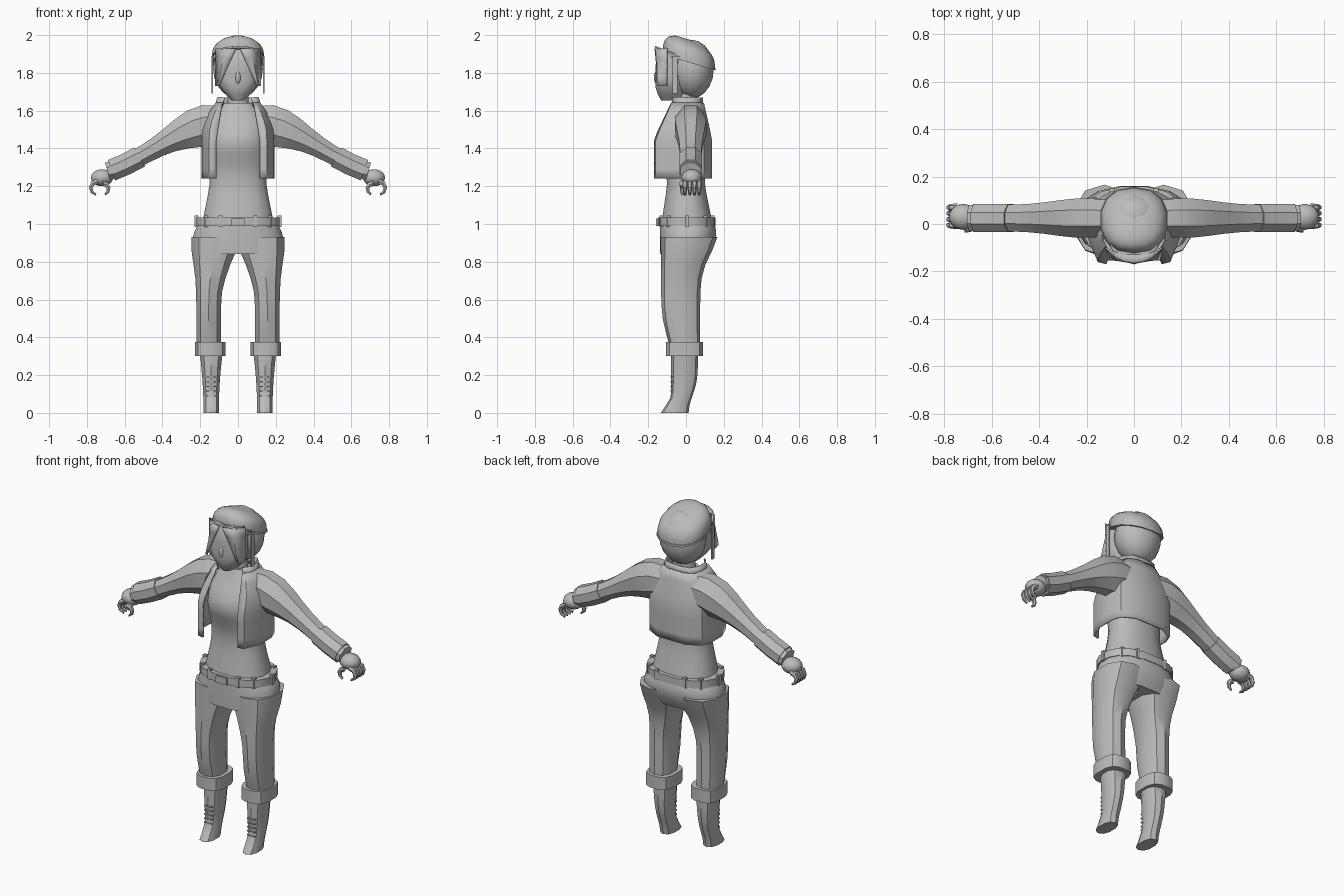
import bpy, bmesh
from math import cos, sin, pi, exp, radians, copysign
from mathutils import Vector, Matrix

default_cube = bpy.data.objects.get("Cube")
if default_cube:
    bpy.data.objects.remove(default_cube)

GREY = (.5, .5, .5, 1)
material = bpy.data.materials.new("plain grey")
material.use_nodes = True
material.diffuse_color = GREY
material.node_tree.nodes["Principled BSDF"].inputs["Base Color"].default_value = GREY


def finish(name, bm, mirror=False, thickness=0):
    """Turn a bmesh into a shaded object with optional modifiers."""
    bmesh.ops.recalc_face_normals(bm, faces=bm.faces)
    mesh = bpy.data.meshes.new(name)
    bm.to_mesh(mesh)
    bm.free()
    mesh.materials.append(material)
    part = bpy.data.objects.new(name, mesh)
    bpy.context.collection.objects.link(part)
    bpy.ops.object.select_all(action="DESELECT")
    part.select_set(True)
    bpy.context.view_layer.objects.active = part
    bpy.ops.object.shade_smooth_by_angle(angle=radians(35))
    if mirror:
        part.modifiers.new("Mirror", "MIRROR")
    if thickness:
        shell = part.modifiers.new("Solidify", "SOLIDIFY")
        shell.thickness = thickness
        shell.offset = 0


def loft(name, section, low, high, steps=8, closed=True, **options):
    """Skin the point loops that section(value) gives from low to high."""
    bm = bmesh.new()
    values = [low + (high - low) * step / steps for step in range(steps + 1)]
    loops = [[bm.verts.new(point) for point in section(value)] for value in values]
    count = len(loops[0])
    for below, above in zip(loops, loops[1:]):
        for i in range(count if closed else count - 1):
            j = (i + 1) % count
            bm.faces.new((below[i], below[j], above[j], above[i]))
    if closed:
        bm.faces.new(loops[0])
        bm.faces.new(loops[-1])
    finish(name, bm, **options)


def ring(z, half, front, back, x=0, tilt=0, sides=12, squareness=.85):
    """Horizontal rounded section reaching forward and backward of y = 0."""
    points = []
    for i in range(sides):
        angle = 2 * pi * (i + .5) / sides
        across, along = (copysign(abs(f) ** squareness, f) / cos(pi / sides)
                         for f in (cos(angle), sin(angle)))
        y = (back - front) / 2 + along * (back + front) / 2
        points.append((x + across * half, y, z + tilt * y))
    return points


def tube(name, path, radius, depth, low, high, steps, sides=8):
    """Mirrored limb whose sections stay square to a path in x and z."""
    def section(t):
        direction = path(t + .01) - path(t - .01)
        normal = Vector((-direction.z, 0, direction.x)).normalized()
        angles = [2 * pi * (i + .5) / sides for i in range(sides)]
        return [path(t) + normal * radius(t) * cos(a) + Vector((0, depth(t) * sin(a), 0))
                for a in angles]
    loft(name, section, low, high, steps, mirror=True)


def box(name, centre, size, mirror=False):
    bm = bmesh.new()
    place = Matrix.Translation(centre) @ Matrix.Diagonal((*size, 1))
    bmesh.ops.create_cube(bm, size=1, matrix=place)
    finish(name, bm, mirror)


def ball(name, centre, radii, mirror=False):
    bm = bmesh.new()
    place = Matrix.Translation(centre) @ Matrix.Diagonal((*radii, 1))
    bmesh.ops.create_uvsphere(bm, u_segments=14, v_segments=10, radius=1, matrix=place)
    finish(name, bm, mirror)


def bump(value, centre, spread):
    return exp(-((value - centre) / spread) ** 2)


def ramp(value, start, length):
    return min(1, max(0, (value - start) / length))


# Shirt, with flared hem, bust and sloping shoulders, and the neck
def shirt(z):
    flare = 1 - ramp(z, 1, .2)
    bust = bump(z, 1.43, .1)
    shoulder = ramp(z, 1.5, .15)
    return ring(z, .15 + .04 * flare - .09 * shoulder ** 2,
                .1 + .03 * flare + .05 * bust - .05 * shoulder,
                .1 + .04 * flare + .01 * bust - .05 * shoulder, sides=16)


loft("shirt", shirt, 1, 1.64, steps=12)
loft("neck", lambda z: ring(z, .055, .04, .045), 1.6, 1.75, steps=1)


# Open jacket: front edge, chest corner, flank, shoulder blade, spine
def jacket(z):
    shoulder = ramp(z, 1.45, .2)
    width = .187 - .08 * shoulder ** 2
    front = .095 * shoulder - .165
    back = .133 - .045 * shoulder
    return [(.115 - .035 * shoulder, front, z), (width * .8, front * .95, z),
            (width, front * .4, z), (width, back * .3, z), (width * .9, back * .7, z),
            (width / 2, back, z), (0, back, z)]


def collar(z):
    width = .12 - .3 * (z - 1.62)
    return [(width * .7, -.07, z), (width, -.03, z), (width, .03, z),
            (width * .7, .075, z), (0, .085, z)]


loft("jacket", jacket, 1.24, 1.64, closed=False, mirror=True, thickness=.01)
loft("collar", collar, 1.62, 1.67, 1, closed=False, mirror=True, thickness=.01)


# Sleeves along an easing curve, with a raised forearm guard
def arm(x):
    t = (x - .1) / .7
    return Vector((x, .025, 1.53 - .27 * t * t * (3 - 2 * t)))


tube("sleeve", arm, lambda x: .052 + .065 * bump(x, .18, .17),
     lambda x: .06 + .03 * bump(x, .2, .17), .1, .69, steps=9)
tube("forearm_guard", arm, lambda x: .062, lambda x: .064, .52, .67, steps=2)


# Hands: palm with curled, tapering fingers and thumb
def claw(name, x, y, z, size, start, sweep):
    def path(t):
        angle = radians(start + sweep * t)
        return Vector((x + size * cos(angle), y, z + size * sin(angle)))

    def taper(t):
        return .017 - .01 * t
    tube(name, path, taper, taper, 0, 1, steps=4, sides=6)


ball("palm", (.72, .03, 1.245), (.06, .055, .045), mirror=True)
for i in range(4):
    claw("finger", .745, i * .025 - .005, 1.19, .035, 90, -170)
claw("thumb", .715, -.02, 1.185, .03, 90, 160)


# Trousers: seat, bowed legs and turned-up cuffs
def seat_back(z):
    return .07 + .09 * bump(z, .95, .15)


def hips(z):
    return ring(z, .24 - 4 * (z - .91) ** 2, .137, seat_back(z), sides=16)


def trouser_leg(z):
    inner = max(.005, .09 - .1 * ramp(z, .6, .3) ** 1.5)
    outer = .22 + .027 * bump(z, .9, .15)
    front = .127 - .05 * bump(z, .3, .15)
    return ring(z, (outer - inner) / 2, front, seat_back(z), (outer + inner) / 2, sides=10)


loft("hips", hips, .84, 1.02, steps=6)
loft("trouser_leg", trouser_leg, .35, .93, mirror=True)
loft("trouser_cuff", lambda z: ring(z, .08, .105, .09, .148, squareness=.7),
     .3, .375, steps=1, mirror=True)


# Boots with a forward toe, and laces
def boot(z):
    return ring(z, .04 + .2 * z * z, .075 + .055 * bump(z, 0, .05),
                .06 - .05 * bump(z, 0, .12), .142, sides=10)


loft("boot", boot, 0, .33, mirror=True)
for i in range(5):
    box("boot_lace", (.142, -.077, .09 + i * .025), (.05, .012, .007), mirror=True)

# Belt, loops and buckle
loft("belt", lambda z: ring(z, .22, .147, .157, sides=16), .99, 1.035, steps=1)
box("buckle", (0, -.15, 1.01), (.07, .02, .04))
for degrees in (-65, -40, 0, 40, 65):
    angle = radians(degrees)
    box("belt_loop", (.22 * cos(angle), .005 + .15 * sin(angle), 1.015),
        (.02, .02, .06), mirror=True)


# Head and face narrowing to the chin
def face(z):
    cheek = sin(ramp(z, 1.65, .12) * pi / 2)
    front = .16 - .03 * bump(z, 1.65, .04) - .03 * bump(z, 1.95, .06)
    return ring(z, .03 + .075 * cheek, front, 0, sides=14)


ball("head", (0, .03, 1.82), (.135, .117, .155))
loft("face", face, 1.655, 1.93)
ball("nose", (0, -.155, 1.775), (.015, .015, .035))


# Cap sloping to the back, with a band and a curved visor
def cap(t):
    fullness = (1 - t ** 3) ** .5
    return ring(1.865 + .12 * t, .138 * fullness, .03 + .09 * fullness,
                .15 * fullness, tilt=-.3, sides=14)


def visor(reach):
    angles = [pi + pi * i / 10 for i in range(11)]
    return [(.135 * cos(a), reach * sin(a) - .03, 1.89 - .38 * reach * sin(a) - .002)
            for a in angles]


loft("cap", cap, 0, .97)
loft("cap_band", lambda z: ring(z, .141, .122, .153, tilt=-.3, sides=14),
     1.86, 1.872, steps=1)
loft("visor", visor, .09, .135, steps=2, closed=False, thickness=.008)


# Hair: fringe sweeping off a centre parting, and long side locks
def fringe(t):
    inner = .01 + .09 * t
    z = 1.93 - .2 * t
    return [(inner, -.163 + .02 * t, z), ((inner + .115) / 2, -.15, z), (.117, -.1, z)]


loft("fringe", fringe, 0, 1, steps=4, closed=False, mirror=True, thickness=.008)
box("side_lock", (.136, -.058, 1.79), (.008, .025, .2), mirror=True)
